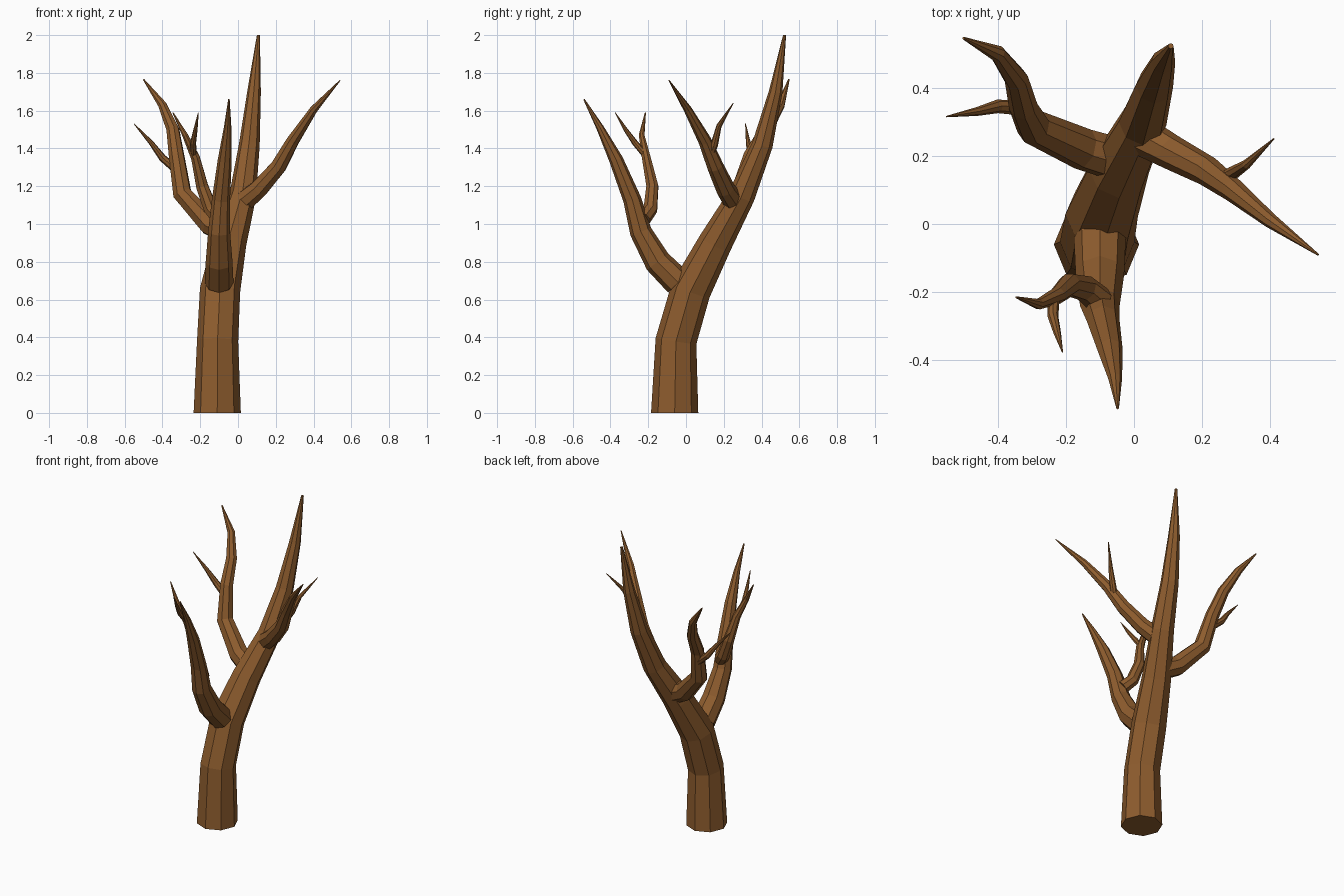
import bpy, bmesh, math
from mathutils import Vector

cube = bpy.data.objects.get("Cube")
if cube:
    bpy.data.objects.remove(cube, do_unlink=True)

bark = bpy.data.materials.new("brown_bark")
bark.use_nodes = True
color = (0.27, 0.108, 0.027, 1)
bark.diffuse_color = color
bark.node_tree.nodes["Principled BSDF"].inputs["Base Color"].default_value = color

SIDES = 8


def limb(name, points):
    """Tapered faceted tube through points of (x, y, z, radius)."""
    centres = [Vector(p[:3]) for p in points]
    bm = bmesh.new()
    rings = []
    side = Vector((1, 0, 0))
    last = len(points) - 1
    for i, c in enumerate(centres):
        before = (c - centres[i - 1]).normalized() if i else Vector()
        after = (centres[i + 1] - c).normalized() if i < last else Vector()
        axis = (before + after).normalized()
        if c.z == 0:
            axis = Vector((0, 0, 1))
        # carry the ring direction along the limb without twist
        side = (side - axis * side.dot(axis)).normalized()
        up = axis.cross(side)
        ring = []
        for k in range(SIDES):
            a = math.tau * k / SIDES
            offset = side * math.cos(a) + up * math.sin(a)
            ring.append(bm.verts.new(c + offset * points[i][3]))
        rings.append(ring)
    for low, high in zip(rings, rings[1:]):
        for k in range(SIDES):
            n = (k + 1) % SIDES
            bm.faces.new((low[k], low[n], high[n], high[k]))
    bm.faces.new(rings[0][::-1])
    bm.faces.new(rings[-1])
    mesh = bpy.data.meshes.new(name)
    bm.to_mesh(mesh)
    bm.free()
    mesh.materials.append(bark)
    bpy.context.collection.objects.link(bpy.data.objects.new(name, mesh))


# Main stem, leaning back
limb("trunk", [
    (-.11, -.06, 0, .125), (-.108, -.053, .38, .109), (-.095, .025, .65, .107),
    (-.045, .155, .9, .09), (.025, .295, 1.15, .071), (.06, .405, 1.42, .055),
    (.085, .475, 1.7, .036), (.108, .522, 2, .008)])

# Front branch with its side shoot and twig
limb("front_branch", [
    (-.1, -.04, .69, .076), (-.1, -.15, .8, .071), (-.1, -.24, .96, .058),
    (-.09, -.285, 1.13, .048), (-.07, -.37, 1.34, .037),
    (-.055, -.455, 1.51, .02), (-.048, -.54, 1.66, .004)])
limb("front_shoot", [
    (-.1, -.225, 1.03, .042), (-.145, -.188, 1.08, .039), (-.19, -.178, 1.2, .034),
    (-.225, -.21, 1.35, .025), (-.28, -.235, 1.47, .016), (-.345, -.215, 1.59, .003)])
limb("front_twig", [
    (-.235, -.22, 1.37, .017), (-.238, -.27, 1.43, .016),
    (-.225, -.32, 1.5, .011), (-.21, -.375, 1.59, .002)])

# Right branch and twig
limb("right_branch", [
    (-.05, .19, .95, .065), (-.15, .22, 1.0, .062), (-.295, .285, 1.16, .052),
    (-.325, .345, 1.36, .042), (-.345, .425, 1.5, .035),
    (-.4, .5, 1.63, .024), (-.5, .545, 1.765, .004)])
limb("right_twig", [
    (-.33, .34, 1.29, .022), (-.4, .345, 1.35, .02),
    (-.46, .33, 1.43, .013), (-.55, .315, 1.53, .002)])

# Left branch and twig
limb("left_branch", [
    (.02, .26, 1.11, .058), (.11, .21, 1.185, .051), (.215, .155, 1.305, .044),
    (.29, .1, 1.44, .035), (.4, .01, 1.605, .022), (.54, -.09, 1.76, .003)])
limb("left_twig", [
    (.25, .12, 1.35, .022), (.29, .15, 1.42, .02),
    (.33, .175, 1.52, .014), (.41, .25, 1.64, .002)])
